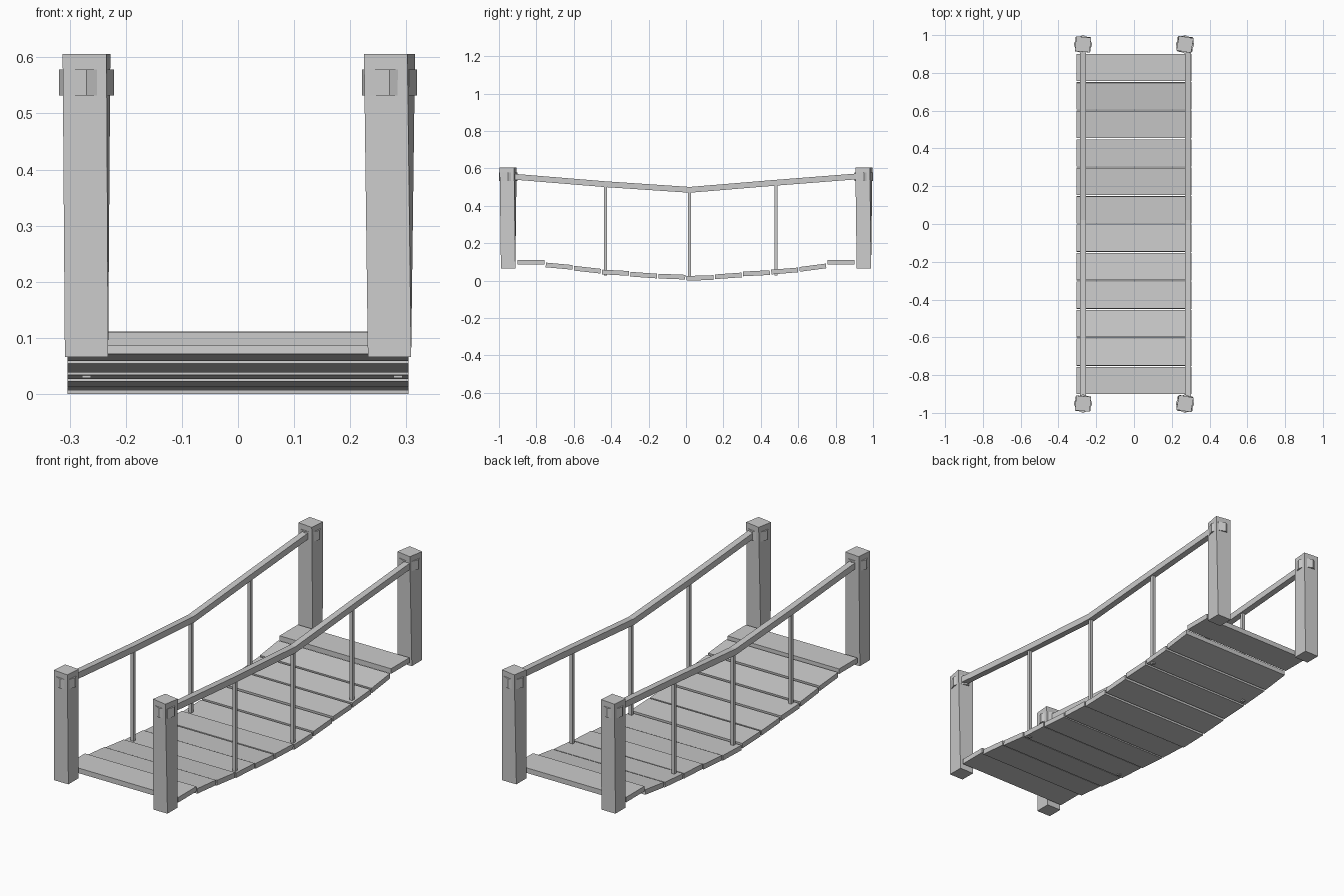
import bpy, bmesh
from math import cos, sin, pi, radians, atan2
from mathutils import Vector, Matrix

if "Cube" in bpy.data.objects:
    bpy.data.objects.remove(bpy.data.objects["Cube"])


def make(name, verts, faces):
    me = bpy.data.meshes.new(name)
    me.from_pydata(verts, [], faces)
    bm = bmesh.new()
    bm.from_mesh(me)
    bmesh.ops.recalc_face_normals(bm, faces=bm.faces)
    bm.to_mesh(me)
    bm.free()
    ob = bpy.data.objects.new(name, me)
    bpy.context.collection.objects.link(ob)
    return ob


def loft(name, rings):
    """Skin a list of equal-length rings and cap both ends."""
    n = len(rings[0])
    verts = [v for r in rings for v in r]
    faces = [(k*n + i, k*n + (i+1) % n, (k+1)*n + (i+1) % n, (k+1)*n + i)
             for k in range(len(rings)-1) for i in range(n)]
    faces += [tuple(range(n)), tuple(range(len(verts)-n, len(verts)))]
    return make(name, verts, faces)


def ring(x, y, z, r, n, turn=0.0):
    return [(x + r*cos(turn + 2*pi*i/n), y + r*sin(turn + 2*pi*i/n), z) for i in range(n)]


def box(name, loc, size, tilt=0.0):
    m = Matrix.Translation(loc) @ Matrix.Rotation(tilt, 4, 'X')
    h = Vector(size) / 2
    rings = [[m @ Vector((sx*h.x, sy*h.y, sz*h.z))
              for sx, sy in ((-1, -1), (1, -1), (1, 1), (-1, 1))] for sz in (-1, 1)]
    return loft(name, rings)


# Sagging deck planks: (centre height, tilt)
planks = [(.099, 0), (.079, -.09), (.06, -.11), (.044, -.05), (.031, -.07), (.023, -.04),
          (.016, .03), (.027, .07), (.041, .05), (.053, .08), (.071, .13), (.1, 0)]
for i, (z, tilt) in enumerate(planks):
    box(f"plank_{i+1}", (0, -.829 + i*.1507, z), (.608, .143, .025), tilt)

# Four slightly twisted posts, each with an eight-sided rope collar
for sx, side, twist in ((-1, "left", -5), (1, "right", -10)):
    for sy, end in ((-1, "front"), (1, "back")):
        x, y = sx*.27, sy*.951
        loft(f"{end}_{side}_post", [ring(x, y, .067, .0545, 4, pi/4),
                                    ring(x, y, .607, .0555, 4, pi/4 + radians(twist))])
        loft(f"{end}_{side}_collar", [ring(x, y, z, .049, 8) for z in (.533, .58)])

# Hand rails and their hangers
path = [(-.93, .558), (-.43, .517), (.02, .487), (.48, .525), (.93, .56)]
for x, side in ((-.27, "left"), (.285, "right")):
    rings = []
    for y, z in path:
        rings.append([(x + a*.0155, y, z + b*.0155)
                      for a, b in ((-1, -1), (1, -1), (1, 1), (-1, 1))])
    loft(f"{side}_hand_rail", rings)
    for k, (y, z0, z1) in enumerate(((-.43, .03, .515), (.02, .003, .485), (.48, .03, .525))):
        box(f"{side}_hanger_{k+1}", (x, y, (z0 + z1)/2), (.016, .016, z1 - z0))

# Rest the lowest point on the ground
bpy.context.view_layer.update()
low = min((o.matrix_world @ v.co).z for o in bpy.context.scene.objects for v in o.data.vertices)
for o in bpy.context.scene.objects:
    o.location.z -= low
